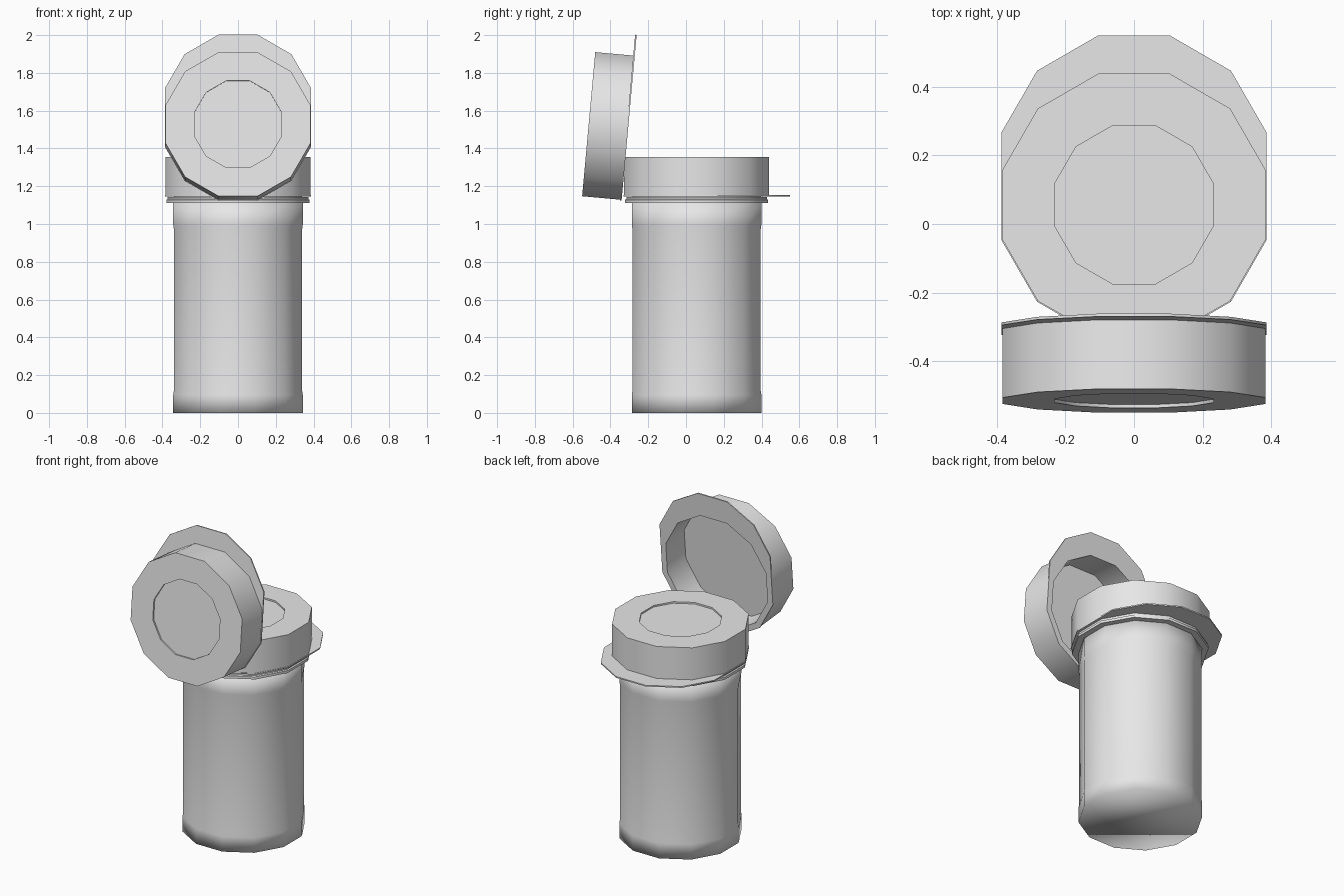
import bpy, bmesh, math
from mathutils import Matrix, Vector

cube = bpy.data.objects.get("Cube")
if cube:
    bpy.data.objects.remove(cube)

SIDES = 12
CENTRE_Y = 0.056

plastic = bpy.data.materials.new("light_grey_plastic")
plastic.use_nodes = True
plastic.diffuse_color = (0.8, 0.8, 0.8, 1)
plastic.node_tree.nodes["Principled BSDF"].inputs["Base Color"].default_value = (0.8, 0.8, 0.8, 1)


def lathe(name, profile, matrix, smooth_angle):
    """Sweep (flat radius, height, tab shift) rings into a capped 12-sided solid."""
    bm = bmesh.new()
    rings = []
    for flat_radius, z, shift in profile:
        r = flat_radius / math.cos(math.pi / SIDES)
        ring = []
        for i in range(SIDES):
            a = 2 * math.pi * (i + 0.5) / SIDES
            x, y = r * math.cos(a), r * math.sin(a)
            ring.append(bm.verts.new((x, y + (shift if y > 0 else 0), z)))
        rings.append(ring)
    for low, high in zip(rings, rings[1:]):
        for i in range(SIDES):
            j = (i + 1) % SIDES
            bm.faces.new((low[i], low[j], high[j], high[i]))
    bm.faces.new(rings[0][::-1])
    bm.faces.new(rings[-1])
    bmesh.ops.recalc_face_normals(bm, faces=bm.faces)
    mesh = bpy.data.meshes.new(name)
    bm.to_mesh(mesh)
    bm.free()
    mesh.materials.append(plastic)
    obj = bpy.data.objects.new(name, mesh)
    bpy.context.collection.objects.link(obj)
    obj.matrix_world = matrix
    bpy.ops.object.select_all(action='DESELECT')
    obj.select_set(True)
    bpy.context.view_layer.objects.active = obj
    bpy.ops.object.shade_smooth_by_angle(angle=math.radians(smooth_angle))
    return obj


upright = Matrix.Translation((0, CENTRE_Y, 0))

# Bottle body with a shallow recessed label band
body = [(0.343, 0, 0), (0.343, 0.095, 0), (0.339, 0.12, 0),
        (0.339, 0.97, 0), (0.343, 0.995, 0), (0.343, 1.115, 0)]
lathe("bottle_body", body, upright, 100)

# Neck flange and the neck that carries on inside the cap
neck = [(0.34, 1.112, 0), (0.379, 1.112, 0), (0.379, 1.128, 0),
        (0.372, 1.132, 0), (0.372, 1.144, 0), (0.34, 1.144, 0), (0.34, 1.3, 0)]
lathe("neck_flange", neck, upright, 40)

# Hollow cap: recessed top disc, wall, brim with a thumb tab, inner cavity
TAB = 0.108
cap = [(0.231, 0.2, 0), (0.231, 0.21, 0), (0.383, 0.21, 0), (0.383, 0.008, 0),
       (0.386, 0.008, TAB), (0.386, 0, TAB), (0.35, 0, 0), (0.35, 0.185, 0)]
lathe("closed_cap", cap, Matrix.Translation((0, CENTRE_Y, 1.146)), 40)

# Open cap: the same cap swung up about its front edge
hinge = Vector((0, -0.341, 1.125))
swing = (Matrix.Translation(hinge) @ Matrix.Rotation(math.radians(84.8), 4, 'X')
         @ Matrix.Translation((0, 0.386, 0)))
lathe("open_cap", cap, swing, 40)
